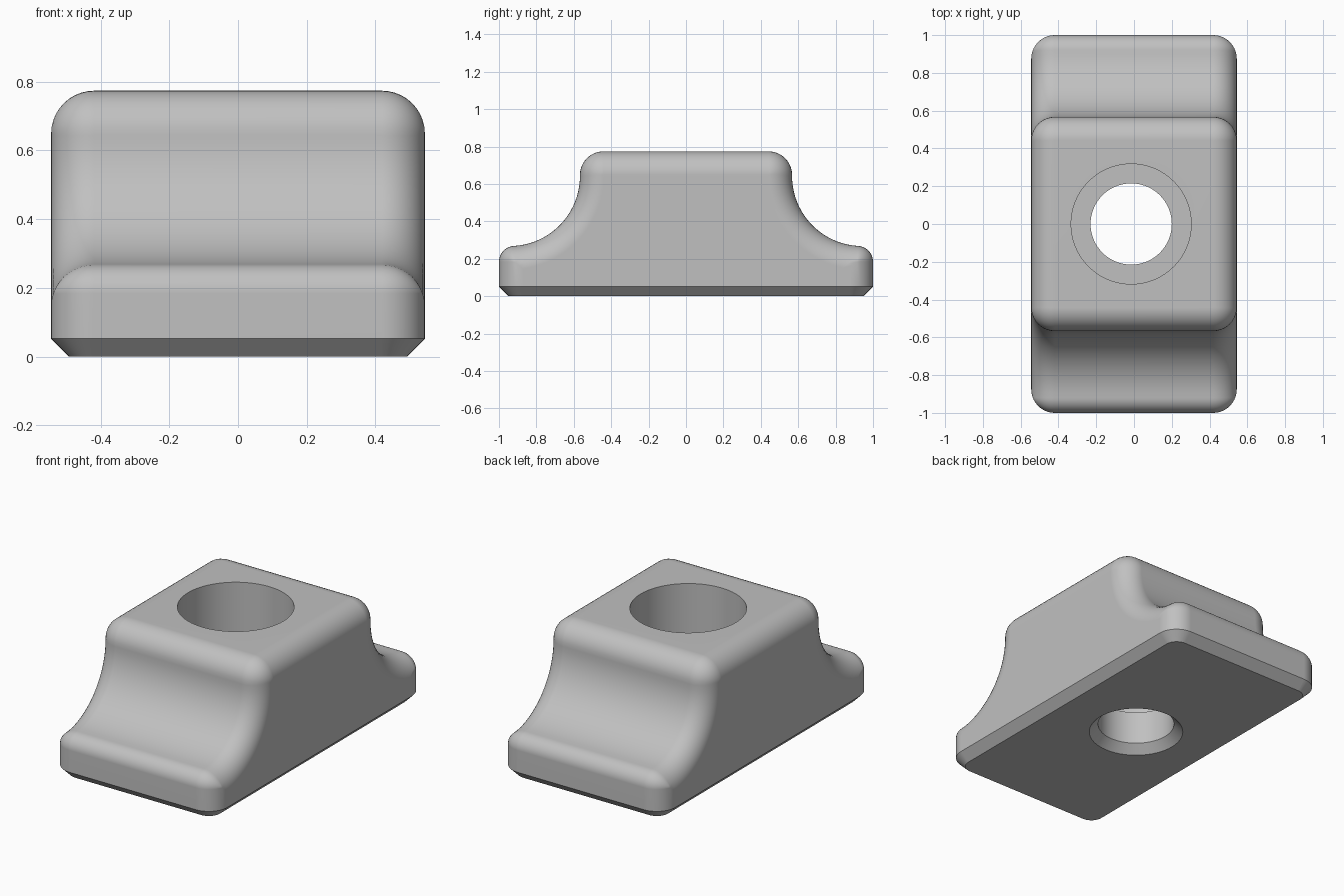
import bpy, bmesh
from math import sin, cos, pi, atan2, sqrt

if "Cube" in bpy.data.objects:
    bpy.data.objects.remove(bpy.data.objects["Cube"])

HALF_W, HEIGHT, SHOULDER = 0.544, 0.774, 0.567
ROUND, LIP, COVE, CHAMFER = 0.125, 0.085, 0.375, 0.052
COVE_Y, COVE_Z = SHOULDER + COVE, 0.268 + COVE
STEPS = 10


def arc(cy, cz, r, a0, a1, n):
    return [(cy + r * cos(a0 + (a1 - a0) * i / n),
             cz + r * sin(a0 + (a1 - a0) * i / n)) for i in range(n + 1)]


def profile(d):
    """Side outline shrunk inward by d, from the rear foot over the top to the front foot."""
    if d < LIP:
        ly = 1 - LIP
        lz = COVE_Z - sqrt((COVE + LIP) ** 2 - (ly - COVE_Y) ** 2)
        lip = arc(ly, lz, LIP - d, 0, atan2(COVE_Z - lz, COVE_Y - ly), STEPS)
    else:
        y = 1 - d
        z = COVE_Z - sqrt((COVE + d) ** 2 - (y - COVE_Y) ** 2)
        lip = [(y, z)] * (STEPS + 1)
    start = atan2(lip[-1][1] - COVE_Z, lip[-1][0] - COVE_Y)
    cove = arc(COVE_Y, COVE_Z, COVE + d, start, -pi, 2 * STEPS)[1:]
    crown = arc(SHOULDER - ROUND, HEIGHT - ROUND, max(ROUND - d, 0), 0, pi / 2, STEPS)
    half = [(1 - d, CHAMFER)] + lip + cove + crown
    return half + [(-y, z) for y, z in reversed(half)]


def make_object(name, bm, material):
    bmesh.ops.remove_doubles(bm, verts=bm.verts[:], dist=1e-5)
    bmesh.ops.recalc_face_normals(bm, faces=bm.faces[:])
    mesh = bpy.data.meshes.new(name)
    bm.to_mesh(mesh)
    bm.free()
    mesh.materials.append(material)
    obj = bpy.data.objects.new(name, mesh)
    bpy.context.collection.objects.link(obj)
    return obj


grey = bpy.data.materials.new("plain grey")
grey.use_nodes = True
grey.diffuse_color = (0.53, 0.53, 0.53, 1)
grey.node_tree.nodes["Principled BSDF"].inputs["Base Color"].default_value = (0.53, 0.53, 0.53, 1)

# Clamp body: sections across the width, shrinking round the edges
bm = bmesh.new()
angles = [pi / 2 * i / STEPS for i in range(STEPS + 1)]
sections = []
for side, turn in [(-1, a) for a in reversed(angles)] + [(1, a) for a in angles]:
    d = ROUND * (1 - cos(turn))
    x = side * (HALF_W - ROUND + ROUND * sin(turn))
    foot_x = x - side * CHAMFER * sin(turn)
    foot_y = 1 - d - CHAMFER * cos(turn)
    ring = [(foot_x, foot_y, 0)] + [(x, y, z) for y, z in profile(d)] + [(foot_x, -foot_y, 0)]
    sections.append([bm.verts.new(p) for p in ring])
for a, b in zip(sections, sections[1:]):
    for i in range(len(a) - 1):
        bm.faces.new((a[i], a[i + 1], b[i + 1], b[i]))
for s in (sections[0], sections[-1]):
    bm.faces.new(s[1:-1])
    bm.faces.new((s[0], s[1], s[-2], s[-1]))
bm.faces.new([s[0] for s in sections] + [s[-1] for s in reversed(sections)])
body = make_object("clamp_body", bm, grey)

# Bolt hole: countersunk below, wide counterbore above
bm = bmesh.new()
rings = []
for r, z in [(0.315, -0.05), (0.215, 0.05), (0.215, 0.25), (0.318, 0.25), (0.318, 0.9)]:
    rings.append([bm.verts.new((r * cos(2 * pi * i / 72) - 0.015, r * sin(2 * pi * i / 72), z))
                  for i in range(72)])
for a, b in zip(rings, rings[1:]):
    for i in range(72):
        j = (i + 1) % 72
        bm.faces.new((a[i], a[j], b[j], b[i]))
bm.faces.new(rings[0])
bm.faces.new(rings[-1])
cutter = make_object("bolt_hole_cutter", bm, grey)
cutter.hide_render = True

bpy.context.view_layer.objects.active = body
body.select_set(True)
cut = body.modifiers.new("bolt_hole", "BOOLEAN")
cut.operation, cut.solver, cut.object = "DIFFERENCE", "EXACT", cutter
bpy.ops.object.modifier_apply(modifier=cut.name)
bpy.data.objects.remove(cutter)

# Smooth rounds, crisp flats
bpy.ops.object.shade_smooth_by_angle(angle=pi / 6)
weighted = body.modifiers.new("flat_faces", "WEIGHTED_NORMAL")
weighted.keep_sharp = True
